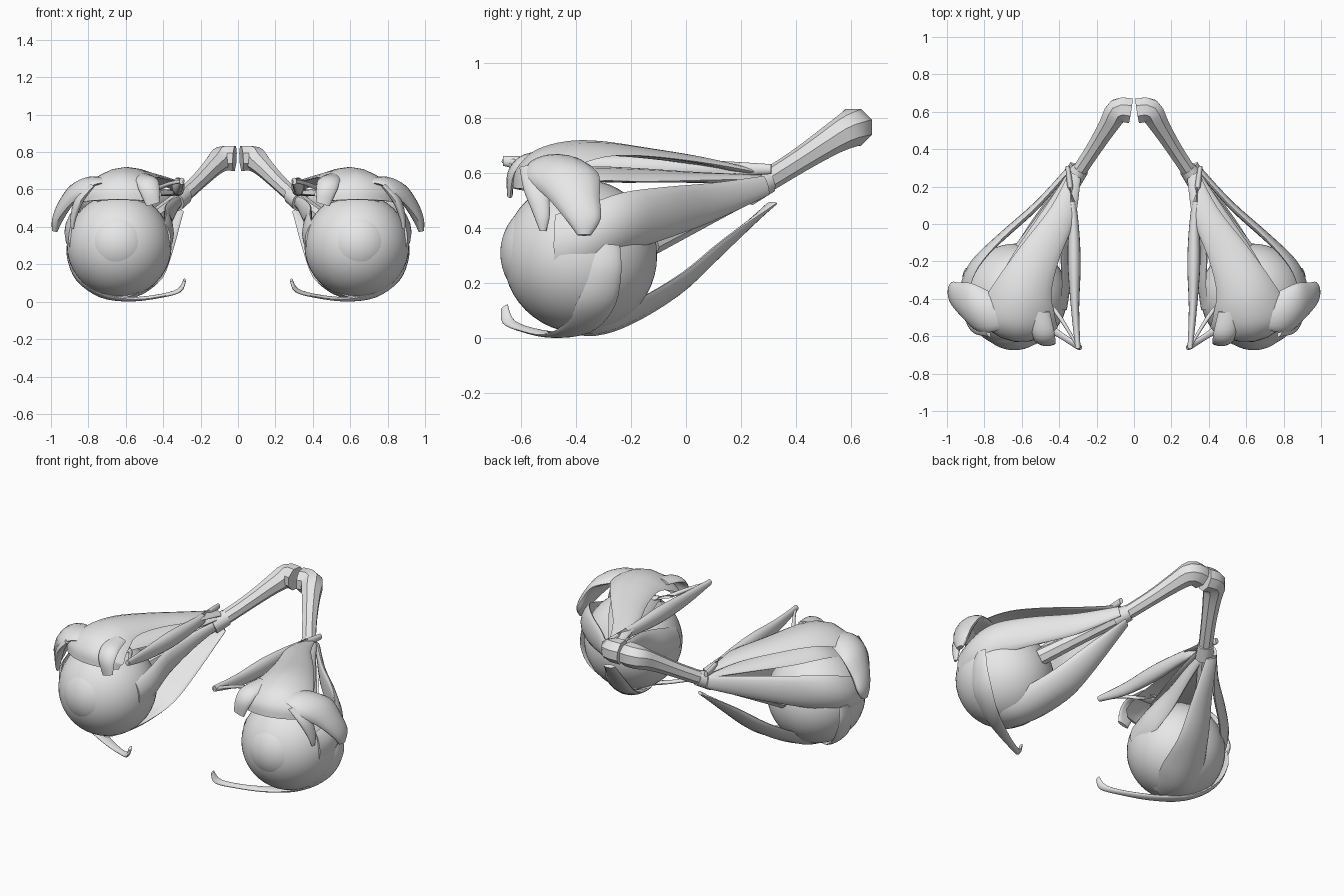
import bpy, bmesh, math
from mathutils import Vector, Matrix

EYE = Vector((.635, -.385, .30))     # eyeball centre
APEX = Vector((.31, .26, .55))       # where the muscles meet
R = .28

grey = bpy.data.materials.new("plain grey")
grey.diffuse_color = (.8, .8, .8, 1)


def finish(name, bm):
    """Turn a bmesh into a mirrored, smooth-shaded object."""
    bmesh.ops.recalc_face_normals(bm, faces=bm.faces)
    me = bpy.data.meshes.new(name)
    bm.to_mesh(me)
    bm.free()
    me.materials.append(grey)
    for p in me.polygons:
        p.use_smooth = True
    me.set_sharp_from_angle(angle=math.radians(40))
    ob = bpy.data.objects.new(name, me)
    bpy.context.collection.objects.link(ob)
    ob.modifiers.new("Mirror", 'MIRROR').use_mirror_merge = False
    return ob


def spline(rows, n=4):
    """Catmull-Rom interpolation of rows of numbers."""
    out = []
    for i in range(len(rows) - 1):
        a, b, c, d = (rows[max(i - 1, 0)], rows[i], rows[i + 1],
                      rows[min(i + 2, len(rows) - 1)])
        for k in range(n):
            t = k / n
            out.append([.5 * (2 * q + (r - p) * t + (2 * p - 5 * q + 4 * r - s) * t * t
                              + (3 * q - p - 3 * r + s) * t ** 3)
                        for p, q, r, s in zip(a, b, c, d)])
    return out + [list(rows[-1])]


def skin(name, rings):
    """Bridge closed rings and cap both ends."""
    bm = bmesh.new()
    vs = [[bm.verts.new(p) for p in ring] for ring in rings]
    m = len(vs[0])
    for a, b in zip(vs, vs[1:]):
        for j in range(m):
            bm.faces.new((a[j], a[(j + 1) % m], b[(j + 1) % m], b[j]))
    bm.faces.new(vs[0])
    bm.faces.new(vs[-1][::-1])
    return finish(name, bm)


def ribbon(name, rows, sides=16):
    """Flat muscle band; row = centre xyz, half-width xyz, half thickness, sag."""
    st = spline(rows)
    axis = APEX - EYE
    rings = []
    for i, s in enumerate(st):
        c, w = Vector(s[:3]), Vector(s[3:6])
        tan = Vector(st[min(i + 1, len(st) - 1)][:3]) - Vector(st[max(i - 1, 0)][:3])
        n = tan.cross(w).normalized()
        f = max(0, min(1, (c - EYE).dot(axis) / axis.length_squared))
        if n.dot(c - (EYE + axis * f)) < 0:
            n = -n
        ring = []
        for j in range(sides):
            a = 2 * math.pi * j / sides
            t = math.cos(a)
            ring.append(c + w * t + n * (math.sin(a) * s[6] - s[7] * t * t))
        rings.append(ring)
    return skin(name, rings)


def tube(name, rows, sides=8, n=3):
    """Round cord; row = centre xyz, radius."""
    st = spline(rows, n)
    rings = []
    for i, s in enumerate(st):
        tan = (Vector(st[min(i + 1, len(st) - 1)][:3])
               - Vector(st[max(i - 1, 0)][:3])).normalized()
        u = tan.cross(Vector((0, 0, 1))).normalized()
        v = u.cross(tan)
        rings.append([Vector(s[:3]) + s[3] * (u * math.cos(a) + v * math.sin(a))
                      for a in (2 * math.pi * (j + .5) / sides for j in range(sides))])
    return skin(name, rings)


def ball(name, centre, radius, keep_front=None):
    bm = bmesh.new()
    m = Matrix.Translation(centre) @ Matrix.Rotation(math.pi / 2, 4, 'X')
    bmesh.ops.create_uvsphere(bm, u_segments=40, v_segments=24, radius=radius, matrix=m)
    if keep_front is not None:
        bmesh.ops.bisect_plane(bm, geom=bm.verts[:] + bm.edges[:] + bm.faces[:],
                               plane_co=(0, keep_front, 0), plane_no=(0, 1, 0),
                               clear_outer=True)
    return finish(name, bm)


# Eyeball and the slightly bulging cornea
ball("eyeball", EYE, R)
ball("cornea", (EYE.x + .005, -.471, EYE.z + .01), .204, -.606)

# Optic nerve: squarish crossing stub, cord, and the part inside the muscle cone
tube("optic_nerve", [(.018, .605, .766, .072), (.085, .605, .764, .070), (.135, .53, .722, .056),
                     (.21, .41, .645, .045), (.31, .26, .553, .042), (.45, .07, .45, .042),
                     (.59, -.13, .35, .05)])
tube("nerve_collar", [(.285, .295, .57, .047), (.335, .225, .535, .055)], sides=10, n=1)

# Upper eyelid lifter, flaring over the front of the eye
ribbon("lid_lifter", [(.315, .26, .60, .03, .02, 0, .012, 0), (.38, .06, .645, .065, .03, 0, .014, .01),
                      (.50, -.15, .68, .10, .04, 0, .014, .02), (.575, -.31, .703, .135, .05, 0, .014, .04),
                      (.61, -.43, .703, .18, .04, 0, .014, .07), (.63, -.54, .672, .21, .03, 0, .014, .09),
                      (.635, -.605, .61, .215, .03, 0, .013, .09), (.64, -.62, .545, .20, .03, 0, .01, .08)])
ribbon("lid_flap", [(.51, -.47, .675, .06, 0, 0, .012, .01), (.485, -.585, .655, .06, 0, 0, .014, .01),
                    (.475, -.635, .60, .055, 0, 0, .014, .01), (.455, -.64, .52, .035, 0, -.01, .01, 0)])

# Four straight muscles
ribbon("upper_muscle", [(.32, .26, .58, .03, .02, 0, .015, 0), (.42, .03, .585, .07, .04, 0, .02, .01),
                        (.53, -.2, .60, .11, .05, 0, .02, .03), (.61, -.38, .61, .13, .04, 0, .012, .04),
                        (.63, -.50, .565, .13, 0, 0, .008, .04)])
ribbon("outer_muscle", [(.35, .29, .555, 0, -.01, .035, .014, 0), (.52, .10, .495, 0, 0, .07, .02, .005),
                        (.71, -.07, .455, 0, 0, .095, .022, .01), (.855, -.21, .42, 0, 0, .11, .02, .03),
                        (.915, -.34, .375, 0, 0, .115, .013, .04), (.90, -.48, .34, 0, 0, .11, .006, .03)])
ribbon("inner_muscle", [(.31, .25, .54, 0, 0, .025, .014, 0), (.345, .06, .50, 0, 0, .05, .02, .005),
                        (.375, -.14, .435, 0, 0, .08, .02, .01), (.355, -.32, .365, 0, 0, .10, .013, .03),
                        (.365, -.46, .33, 0, 0, .09, .006, .03)])
ribbon("lower_muscle", [(.315, .31, .487, .025, .02, .005, .01, 0), (.40, .13, .325, .06, .02, .03, .018, .01),
                        (.48, -.03, .18, .09, .03, .04, .022, .02), (.555, -.2, .072, .12, .04, .02, .02, .05),
                        (.61, -.33, .022, .13, .03, 0, .013, .05), (.63, -.46, .028, .11, 0, 0, .006, .03)])

# Upper slanting muscle, its pulley end, and the tendon folding back to the eye
ribbon("upper_slanted_muscle", [(.355, .31, .615, 0, 0, .018, .012, 0), (.325, .05, .615, 0, 0, .035, .024, 0),
                                (.32, -.2, .615, 0, 0, .05, .035, 0), (.315, -.45, .62, 0, 0, .04, .022, 0),
                                (.30, -.665, .645, 0, 0, .018, .014, 0)])
ribbon("upper_slanted_tendon", [(.30, -.66, .645, .012, .01, 0, .01, 0), (.37, -.54, .63, .02, .015, 0, .01, 0),
                                (.45, -.43, .60, .03, .035, 0, .01, .005), (.57, -.36, .59, 0, .08, 0, .008, .01)])

# Lower slanting muscle, hooking under the eye
ribbon("lower_slanted_muscle", [(.285, -.66, .115, 0, .012, .008, .008, 0), (.315, -.645, .06, .008, .022, .005, .01, 0),
                                (.42, -.575, .03, .02, .035, 0, .01, 0), (.58, -.47, .013, .03, .055, 0, .012, 0),
                                (.73, -.39, .035, .02, .07, 0, .013, .005), (.853, -.33, .12, 0, .075, 0, .013, .01),
                                (.905, -.30, .24, 0, .065, 0, .01, .01), (.905, -.29, .34, 0, .05, 0, .006, .01)])

# Tear gland: a large drooping lobe and a smaller front lobe
ribbon("tear_gland", [(.69, -.48, .65, 0, .08, 0, .015, .01), (.79, -.465, .643, .01, .115, 0, .026, .02),
                      (.87, -.45, .60, .02, .13, .01, .032, .025), (.93, -.41, .515, .015, .095, 0, .034, .01),
                      (.967, -.375, .435, .005, .065, 0, .028, 0), (.98, -.37, .375, 0, .025, 0, .014, 0)])
ribbon("tear_gland_front_lobe", [(.79, -.555, .62, .02, .05, 0, .015, 0), (.85, -.545, .54, .01, .045, 0, .022, 0),
                                 (.88, -.525, .45, .005, .03, 0, .016, 0), (.885, -.52, .39, 0, .012, 0, .008, 0)])
